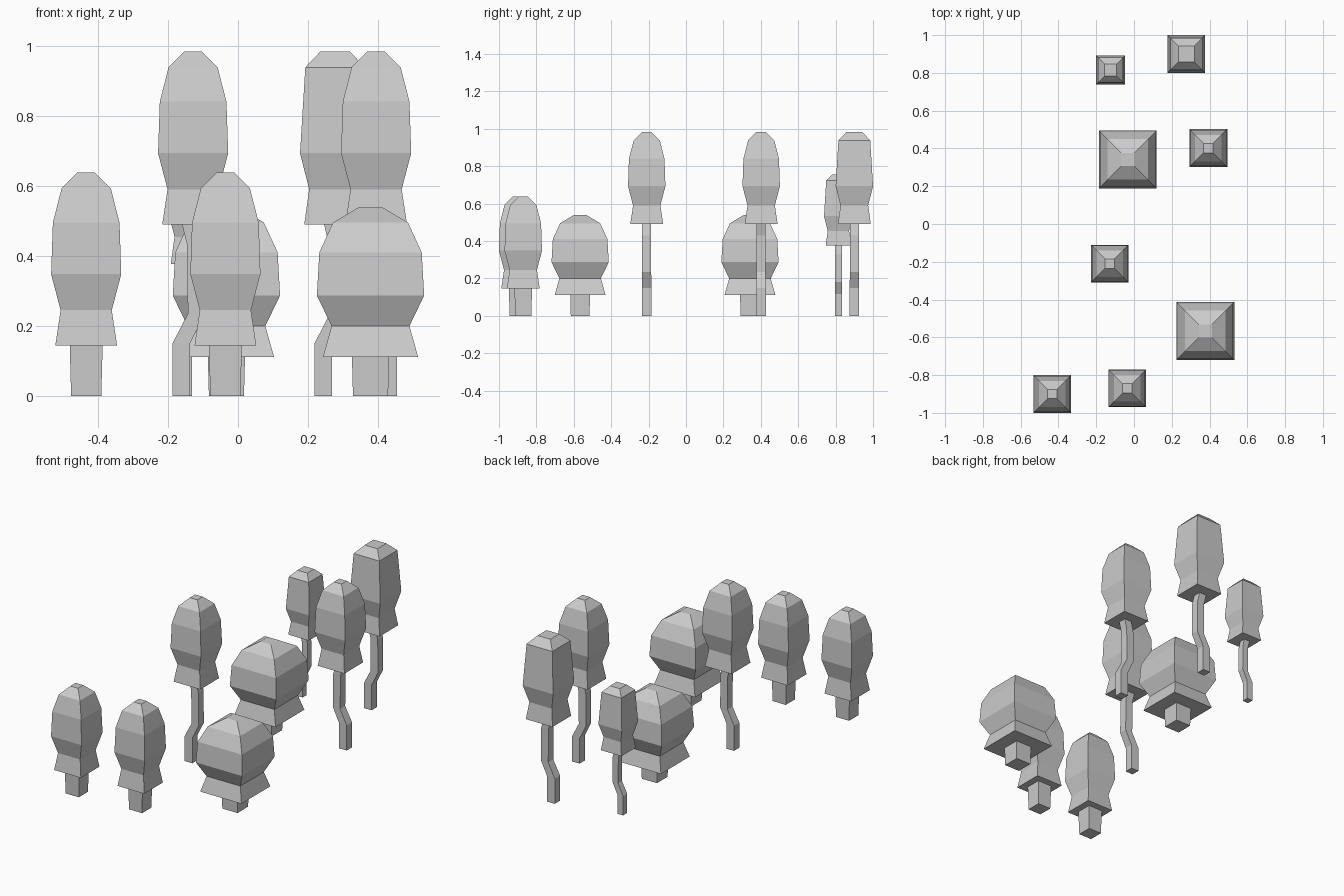
import bpy
import bmesh

cube = bpy.data.objects.get("Cube")
if cube:
    bpy.data.objects.remove(cube, do_unlink=True)

grey = bpy.data.materials.new("light_grey")
grey.use_nodes = True
GREY = (0.6, 0.6, 0.6, 1)
grey.diffuse_color = GREY
grey.node_tree.nodes["Principled BSDF"].inputs["Base Color"].default_value = GREY

# Profiles: rings of (height, half width)
ROUND = [(0.49, 0.088), (0.59, 0.073), (0.693, 0.1), (0.84, 0.095), (0.938, 0.07), (0.983, 0.025)]
BOXY = [(0.49, 0.088), (0.59, 0.074), (0.693, 0.1), (0.938, 0.085), (0.983, 0.042)]
BUSH = [(0.111, 0.136), (0.2, 0.111), (0.287, 0.153), (0.41, 0.146), (0.495, 0.107), (0.538, 0.035)]
LOW = [(z - 0.345, w) for z, w in ROUND]

# Trunk paths: rings of (height, half width, sideways shift)
BENT = [(0, 0.025, -0.034), (0.15, 0.025, -0.034), (0.235, 0.024, 0.009),
        (0.43, 0.024, 0.007), (0.492, 0.024, -0.008)]
STUB = [(0, 0.043, 0), (0.147, 0.047, 0)]
THICK = [(0, 0.05, 0), (0.113, 0.053, 0)]


def square_loft(name, rings, location, scale=1, flip=1):
    """Join a stack of square rings into a closed, flat-shaded solid."""
    bm = bmesh.new()
    previous = None
    for ring in rings:
        z, w = ring[:2]
        shift = ring[2] * flip if len(ring) > 2 else 0
        loop = [bm.verts.new((shift + sx * w, sy * w, z))
                for sx, sy in ((-1, -1), (1, -1), (1, 1), (-1, 1))]
        if previous:
            for i in range(4):
                j = (i + 1) % 4
                bm.faces.new((previous[i], previous[j], loop[j], loop[i]))
        else:
            bm.faces.new(loop[::-1])
        previous = loop
    bm.faces.new(previous)
    bmesh.ops.scale(bm, vec=(scale,) * 3, verts=bm.verts)
    mesh = bpy.data.meshes.new(name)
    bm.to_mesh(mesh)
    bm.free()
    mesh.materials.append(grey)
    obj = bpy.data.objects.new(name, mesh)
    obj.location = (*location, 0)
    bpy.context.collection.objects.link(obj)


def tree(name, location, crown, trunk, scale=1, flip=1):
    square_loft(name + "_crown", crown, location, scale)
    square_loft(name + "_trunk", trunk, location, scale, flip)


# Tall trees on bent trunks
tree("tall_round_tree_front", (-0.128, -0.21), ROUND, BENT)
tree("tall_round_tree_back", (0.394, 0.402), ROUND, BENT, flip=-1)
tree("tall_boxy_tree", (0.277, 0.9), BOXY, BENT)
tree("small_boxy_tree", (-0.124, 0.815), BOXY, BENT, scale=0.77)

# Low trees on straight stubs
tree("low_tree_left", (-0.433, -0.9), LOW, STUB)
tree("low_tree_middle", (-0.036, -0.87), LOW, STUB)

# Wide bushes
tree("bush_front", (0.378, -0.566), BUSH, THICK)
tree("bush_back", (-0.033, 0.342), BUSH, THICK)
